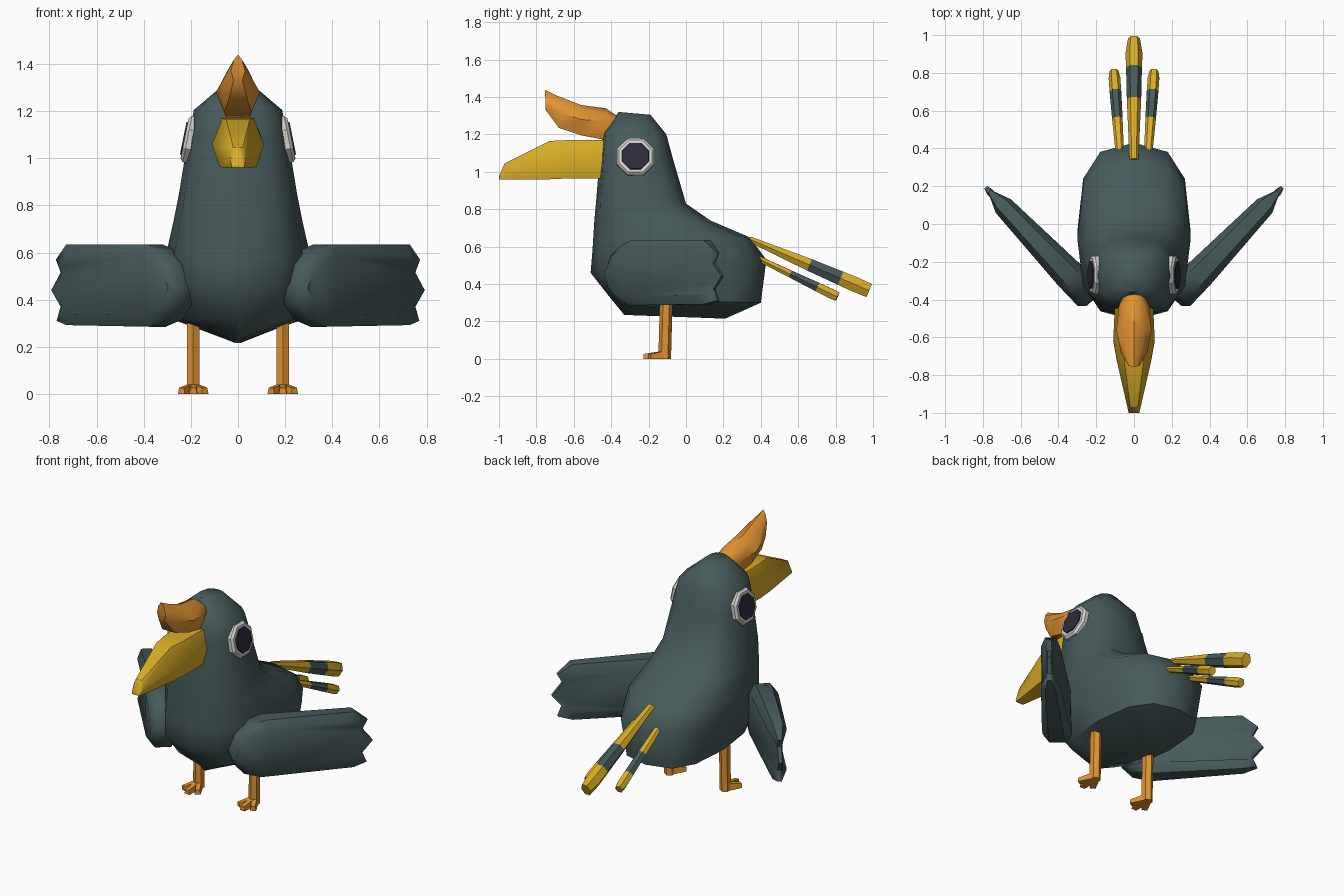
import bpy, bmesh, math
from mathutils import Vector

cube = bpy.data.objects.get("Cube")
if cube:
    bpy.data.objects.remove(cube)


def material(name, rgb):
    m = bpy.data.materials.new(name)
    m.use_nodes = True
    m.diffuse_color = (*rgb, 1)
    m.node_tree.nodes["Principled BSDF"].inputs["Base Color"].default_value = (*rgb, 1)
    return m


SLATE = material("slate feathers", (0.062, 0.102, 0.102))
ORANGE = material("orange", (0.75, 0.29, 0.032))
YELLOW = material("yellow", (0.70, 0.42, 0.02))
WHITE = material("eye white", (0.66, 0.65, 0.62))
PUPIL = material("pupil", (0.028, 0.024, 0.047))


def loft(name, rings, mats, angle=35, band_mats=None):
    """Skin a list of equal-length rings, cap both ends; band_mats picks a material per band."""
    bm = bmesh.new()
    vs = [[bm.verts.new(p) for p in r] for r in rings]
    n = len(rings[0])
    bands = band_mats or [0] * (len(rings) - 1)
    for a, b, mi in zip(vs, vs[1:], bands):
        for i in range(n):
            j = (i + 1) % n
            bm.faces.new((a[i], a[j], b[j], b[i])).material_index = mi
    bm.faces.new(vs[0]).material_index = bands[0]
    bm.faces.new(vs[-1]).material_index = bands[-1]
    bmesh.ops.recalc_face_normals(bm, faces=bm.faces)
    me = bpy.data.meshes.new(name)
    bm.to_mesh(me)
    bm.free()
    for m in mats:
        me.materials.append(m)
    ob = bpy.data.objects.new(name, me)
    bpy.context.collection.objects.link(ob)
    bpy.ops.object.select_all(action='DESELECT')
    ob.select_set(True)
    bpy.context.view_layer.objects.active = ob
    bpy.ops.object.shade_smooth_by_angle(angle=math.radians(angle))
    return ob


def power(v, e):
    return math.copysign(abs(v) ** e, v)


# Body and head: tilted rings (front y, front z, back y, back z, half width)
body = []
for yf, zf, yb, zb, w in [
        (-0.33, 0.235, 0.21, 0.215, 0.02), (-0.40, 0.32, 0.40, 0.30, 0.26),
        (-0.51, 0.46, 0.43, 0.53, 0.30), (-0.50, 0.58, 0.34, 0.65, 0.30),
        (-0.49, 0.74, 0.13, 0.74, 0.272), (-0.48, 0.85, 0.00, 0.83, 0.252),
        (-0.46, 1.10, -0.07, 1.07, 0.212), (-0.445, 1.21, -0.105, 1.20, 0.187),
        (-0.36, 1.32, -0.19, 1.305, 0.06)]:
    ring = []
    for k in range(12):
        a = math.tau * k / 12
        t = 0.5 - 0.5 * power(math.cos(a), 0.75)
        ring.append((w * power(math.sin(a), 0.75), yf + (yb - yf) * t, zf + (zb - zf) * t))
    body.append(ring)
loft("body", body, [SLATE], 50)

# Beak: (y, top z, middle z, bottom z, top, middle and bottom half widths)
beak = [[(-a, y, zt), (a, y, zt), (b, y, zm), (c, y, zb), (-c, y, zb), (-b, y, zm)]
        for y, zt, zm, zb, a, b, c in [
            (-0.40, 1.17, 1.06, 0.965, 0.07, 0.10, 0.08),
            (-0.62, 1.17, 1.06, 0.965, 0.065, 0.11, 0.08),
            (-0.73, 1.165, 1.05, 0.96, 0.05, 0.09, 0.065),
            (-0.97, 1.045, 1.01, 0.96, 0.02, 0.035, 0.03),
            (-1.00, 0.975, 0.968, 0.96, 0.02, 0.028, 0.025)]]
loft("beak", beak, [YELLOW], 40)

# Casque on top of the beak: (y, top z, middle z, bottom z, half width)
casque = [[(0, y - d, zt), (w * 0.6, y - d * 0.6, (zt * 2 + zm) / 3), (w, y, zm), (w * 0.62, y, zb),
           (-w * 0.62, y, zb), (-w, y, zm), (-w * 0.6, y - d * 0.6, (zt * 2 + zm) / 3)]
          for y, zt, zm, zb, w, d in [
              (-0.37, 1.30, 1.26, 1.20, 0.05, 0.0),
              (-0.43, 1.34, 1.27, 1.17, 0.08, 0.0),
              (-0.56, 1.357, 1.28, 1.195, 0.093, 0.0),
              (-0.68, 1.405, 1.32, 1.235, 0.07, 0.005),
              (-0.75, 1.44, 1.37, 1.33, 0.03, 0.005)]]
loft("casque", casque, [ORANGE], 50)


def disc(centre, normal, r, h):
    """Octagon ring round an axis, h along it."""
    u = Vector((0, 1, 0))
    v = normal.cross(u)
    c = centre + normal * h
    return [c + r * (math.cos(a) * u + math.sin(a) * v)
            for a in (math.tau * (k + 0.5) / 8 for k in range(8))]


def feather(name, p0, p1, sections, bands):
    """Striped tail feather: sections are (fraction, half width, half thickness)."""
    p0, p1 = Vector(p0), Vector(p1)
    d = (p1 - p0).normalized()
    side = d.cross(Vector((0, 0, 1))).normalized()
    up = side.cross(d)
    rings = [[p0.lerp(p1, t) + side * w * sx + up * h * sz for sx, sz in
              ((1, 0), (0.5, 1), (-0.5, 1), (-1, 0), (-0.5, -1), (0.5, -1))]
             for t, w, h in sections]
    loft(name, rings, [YELLOW, SLATE], 40, bands)


feather("tail_feather_middle", (0, 0.34, 0.64), (0, 0.98, 0.365),
        [(0, 0.024, 0.015), (0.5, 0.038, 0.033), (0.76, 0.042, 0.038),
         (0.88, 0.045, 0.04), (1, 0.032, 0.038)], [0, 1, 0, 0])

# Wing outline (along the wing, height), with a notched tip
WING = [(-0.16, 0.45), (-0.12, 0.55), (-0.04, 0.61), (0.04, 0.635), (0.55, 0.635), (0.635, 0.57),
        (0.605, 0.515), (0.665, 0.44), (0.605, 0.37), (0.63, 0.31), (0.55, 0.292),
        (0.02, 0.285), (-0.08, 0.315), (-0.14, 0.38)]

for s, label in ((1, "left"), (-1, "right")):
    # Wings swept out and back
    rings = []
    for off, k in ((-1, 0.72), (-0.55, 1), (0.55, 1), (1, 0.72)):
        ring = []
        for q, z in WING:
            q2 = 0.25 + (q - 0.25) * (0.93 if k < 1 else 1)
            half = 0.082 - 0.028 * max(0, q) / 0.55 - (0.03 if q > 0.58 else 0)
            n = 0.435 + 0.04 * q + off * half
            ring.append((s * (0.66 * q2 + 0.75 * n), 0.75 * q2 - 0.66 * n, 0.46 + (z - 0.46) * k))
        rings.append(ring)
    loft(label + "_wing", rings, [SLATE], 50)

    # Eye white with a thin pupil plate
    nrm = Vector((s, 0, 0.2)).normalized()
    c = Vector((s * 0.207, -0.27, 1.08))
    loft(label + "_eye_white", [disc(c, nrm, 0.108, -0.03), disc(c, nrm, 0.108, 0.008),
                                disc(c, nrm, 0.095, 0.02)], [WHITE], 20)
    loft(label + "_pupil", [disc(c, nrm, 0.078, 0.019), disc(c, nrm, 0.075, 0.026)], [PUPIL], 20)

    # Leg with three toes
    x = s * 0.19
    leg = [[(x + 0.031 * math.cos(a), y + 0.034 * math.sin(a), z)
            for a in (math.tau * (k + 0.5) / 6 for k in range(6))]
           for y, z in ((-0.113, 0.0), (-0.113, 0.04), (-0.105, 0.33))]
    loft(label + "_leg", leg, [ORANGE], 30)
    for toe, ex, ey in (("inner", -0.05, -0.195), ("middle", 0, -0.228), ("outer", 0.05, -0.195)):
        a, b = Vector((x, -0.11, 0)), Vector((x + s * ex, ey, 0))
        side = (b - a).normalized().cross(Vector((0, 0, 1)))
        rings = [[p + side * w, p - side * w, p - side * w * 0.7 + Vector((0, 0, h)),
                  p + side * w * 0.7 + Vector((0, 0, h))]
                 for p, w, h in ((a, 0.022, 0.045), (b, 0.017, 0.026))]
        loft(f"{label}_{toe}_toe", rings, [ORANGE], 30)

    # Shorter outer tail feather
    feather(label + "_tail_feather", (s * 0.075, 0.37, 0.545), (s * 0.106, 0.81, 0.332),
            [(0, 0.022, 0.014), (0.43, 0.028, 0.019), (0.76, 0.031, 0.024),
             (0.92, 0.031, 0.026), (1, 0.024, 0.024)], [0, 1, 0, 0])
